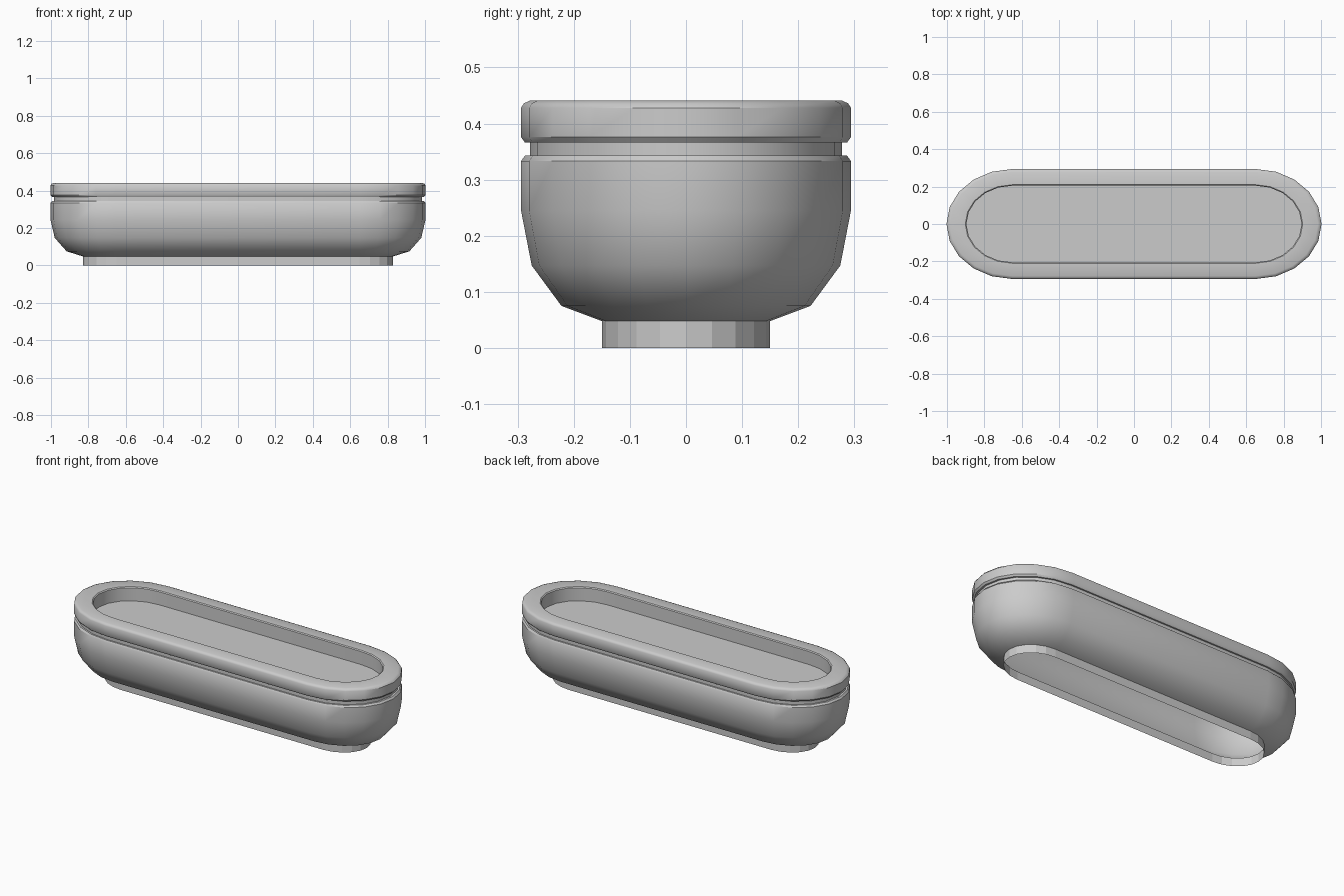
import bpy, bmesh
from math import sin, cos, pi, radians

if "Cube" in bpy.data.objects:
    bpy.data.objects.remove(bpy.data.objects["Cube"])

HALF_STRAIGHT = 0.65   # straight part of the long sides
STRETCH = 1.2          # ends are slightly elongated half rounds
SEGS = 10              # sides per rounded end


def outline(b, z):
    pts = []
    for side in (1, -1):
        for i in range(SEGS + 1):
            a = -pi / 2 + pi * i / SEGS
            pts.append((side * (HALF_STRAIGHT + STRETCH * b * cos(a)), side * b * sin(a), z))
    return pts


def loft(name, profile, cap_end=False, angle=30):
    bm = bmesh.new()
    rings = [[bm.verts.new(p) for p in outline(b, z)] for b, z in profile]
    n = len(rings[0])
    for lo, hi in zip(rings, rings[1:]):
        for i in range(n):
            j = (i + 1) % n
            bm.faces.new((lo[i], lo[j], hi[j], hi[i]))
    if cap_end:
        bm.faces.new(rings[-1])
    me = bpy.data.meshes.new(name)
    bm.to_mesh(me)
    bm.free()
    ob = bpy.data.objects.new(name, me)
    bpy.context.collection.objects.link(ob)
    bpy.ops.object.select_all(action='DESELECT')
    ob.select_set(True)
    bpy.context.view_layer.objects.active = ob
    bpy.ops.object.shade_smooth_by_angle(angle=radians(angle))
    return ob


# Open foot ring, faceted
loft("foot", [(0.15, 0), (0.15, 0.048)], angle=5)

# Rounded bowl with a chamfered upper edge and recessed neck
loft("bowl", [(0.15, 0.048), (0.222, 0.075), (0.275, 0.147), (0.294, 0.245),
              (0.294, 0.333), (0.287, 0.343), (0.278, 0.343), (0.278, 0.366)], angle=35)

# Rim band, its inner wall and the sunken top panel
loft("rim", [(0.278, 0.366), (0.287, 0.366), (0.294, 0.376), (0.294, 0.428), (0.289, 0.436),
             (0.278, 0.441), (0.210, 0.441), (0.205, 0.436), (0.205, 0.36)], cap_end=True, angle=35)
